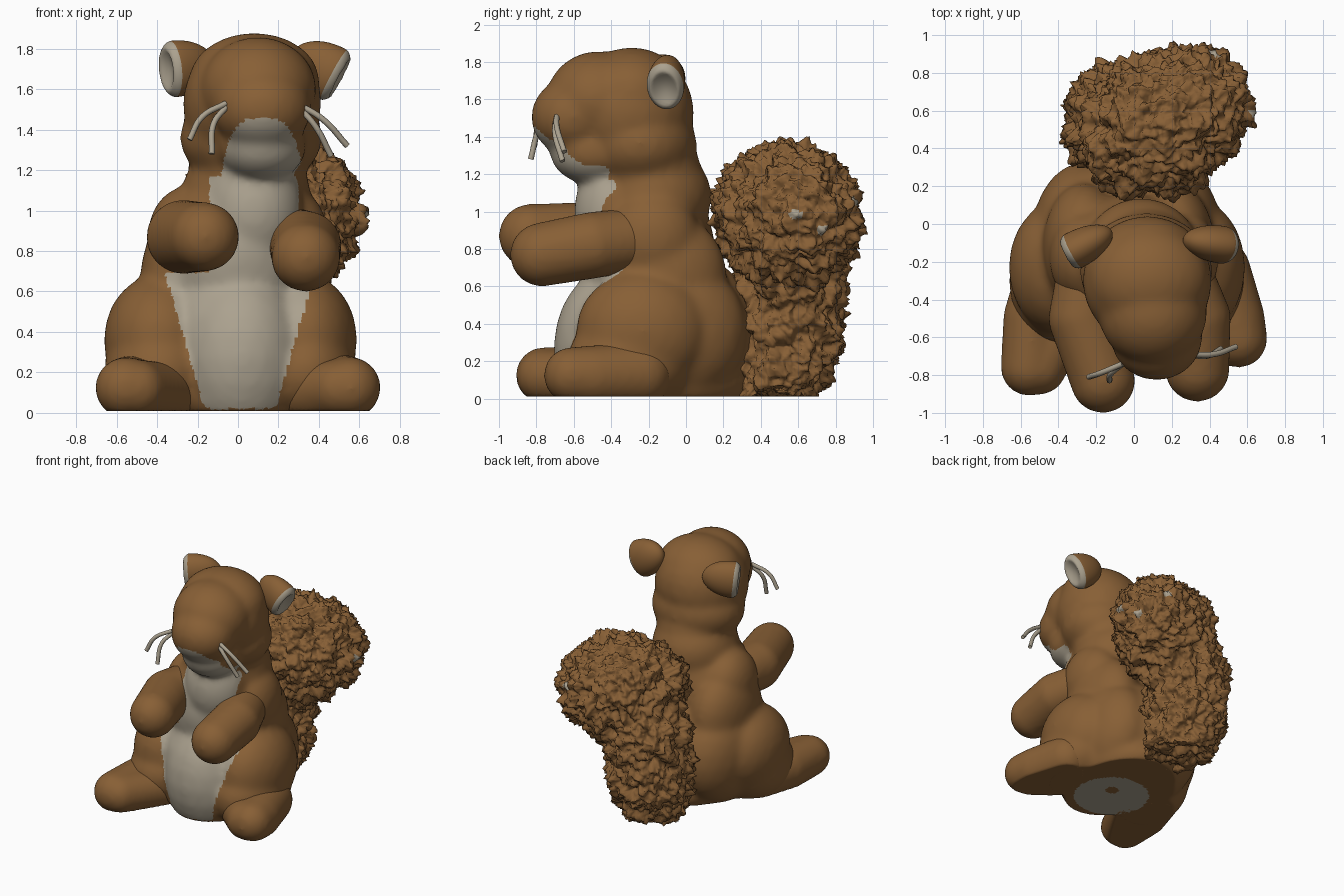
import bpy, bmesh, math
from mathutils import Vector, Matrix, noise

cube = bpy.data.objects.get("Cube")
if cube:
    bpy.data.objects.remove(cube)


def material(name, rgb):
    m = bpy.data.materials.new(name)
    m.use_nodes = True
    m.diffuse_color = (*rgb, 1)
    bsdf = m.node_tree.nodes["Principled BSDF"]
    bsdf.inputs["Base Color"].default_value = (*rgb, 1)
    bsdf.inputs["Roughness"].default_value = 0.9
    return m


BROWN = material("brown fur", (0.245, 0.115, 0.036))
CREAM = material("cream fur", (0.41, 0.36, 0.275))


def finish(mesh):
    if not mesh.materials:
        mesh.materials.append(BROWN)
        mesh.materials.append(CREAM)
    for p in mesh.polygons:
        p.use_smooth = True


def add(name, bm):
    mesh = bpy.data.meshes.new(name)
    bm.to_mesh(mesh)
    bm.free()
    obj = bpy.data.objects.new(name, mesh)
    bpy.context.collection.objects.link(obj)
    finish(mesh)
    return obj


def ball(bm, centre, radii, turn=0):
    mat = Matrix.Translation(centre) @ Matrix.Rotation(turn, 4, 'Z') @ Matrix.Diagonal((*radii, 1))
    bmesh.ops.create_icosphere(bm, subdivisions=3, radius=1, matrix=mat)


def limb(bm, path, steps=7):
    """Rounded limb: overlapping balls along a path of (point, radius)."""
    for (a, ra), (b, rb) in zip(path, path[1:]):
        for i in range(steps + 1):
            t = i / steps
            ball(bm, Vector(a).lerp(Vector(b), t), [ra + (rb - ra) * t] * 3)


def fuse(name, bm, voxel=0.02, rounds=8, paint=None):
    """Merge overlapping balls into one soft skin, flatten it on the floor, paint by rule."""
    obj = add(name, bm)
    m = obj.modifiers.new("merge", 'REMESH')
    m.mode = 'VOXEL'
    m.voxel_size = voxel
    s = obj.modifiers.new("soften", 'SMOOTH')
    s.factor = 0.5
    s.iterations = rounds
    dg = bpy.context.evaluated_depsgraph_get()
    mesh = bpy.data.meshes.new_from_object(obj.evaluated_get(dg))
    obj.modifiers.clear()
    obj.data = mesh
    mesh.name = name
    finish(mesh)
    for v in mesh.vertices:
        v.co.z = max(v.co.z, 0.01)
    mesh.update()
    for p in mesh.polygons:
        p.material_index = int(bool(paint and paint(p.center, p.normal)))
    return obj


# Cream areas: seat patch, belly, bib and chin
def cream_rule(c, n):
    if c.z < 0.02:
        return (math.hypot(c.x + 0.03, c.y + 0.3) < 0.28
                and math.hypot(c.x - 0.02, c.y + 0.23) > 0.05)
    if c.z < 0.69:
        return abs(c.x - 0.01) < 0.17 + 0.29 * c.z and c.y < -0.3 and n.y < 0.15
    if c.z < 1.17:
        return abs(c.x - 0.08) < 0.22 and c.y < -0.38
    return c.y < -0.41 and c.z < 1.455 - 160 * (c.x - 0.12) ** 4


bm = bmesh.new()
# Torso, belly and neck
ball(bm, (-0.01, -0.13, 0.36), (0.44, 0.52, 0.46))
ball(bm, (0.02, -0.34, 0.27), (0.34, 0.37, 0.46))
ball(bm, (0, -0.15, 0.08), (0.4, 0.5, 0.2))
ball(bm, (-0.01, -0.21, 0.78), (0.39, 0.37, 0.43))
ball(bm, (0.04, -0.18, 1.08), (0.32, 0.32, 0.28))
ball(bm, (0.06, -0.22, 1.24), (0.29, 0.3, 0.2))
ball(bm, (0.08, -0.37, 1.0), (0.24, 0.23, 0.3))
# Shoulders, flanks and haunches
for side, x, w in ((1, 0.33, 0.26), (-1, 0.385, 0.28)):
    ball(bm, (side * 0.26, -0.18, 0.86), (0.19, 0.25, 0.26))
    ball(bm, (side * (x - 0.12), -0.12, 0.66), (0.22, 0.34, 0.34))
    ball(bm, (side * x, -0.23, 0.36), (w, 0.36, 0.33))
    ball(bm, (side * (x - 0.12), -0.08, 0.36), (w, 0.41, 0.4))
    ball(bm, (side * x, -0.3, 0.2), (w, 0.34, 0.26))
# Head
ball(bm, (0.07, -0.3, 1.53), (0.345, 0.345, 0.345))
ball(bm, (0.065, -0.25, 1.36), (0.355, 0.31, 0.25))
ball(bm, (0.08, -0.29, 1.64), (0.325, 0.285, 0.24))
ball(bm, (0.1, -0.47, 1.595), (0.29, 0.28, 0.265))
ball(bm, (0.12, -0.6, 1.505), (0.245, 0.23, 0.215))
ball(bm, (0.12, -0.49, 1.32), (0.22, 0.24, 0.18))
fuse("body", bm, voxel=0.019, rounds=22, paint=cream_rule)

# Nose and eyelids
for name, centre, radii in (
        ("nose", (0.13, -0.785, 1.56), (0.045, 0.025, 0.028)),
        ("left_eyelid", (0.345, -0.48, 1.58), (0.025, 0.03, 0.04)),
        ("right_eyelid", (-0.135, -0.48, 1.58), (0.025, 0.03, 0.04))):
    bm = bmesh.new()
    ball(bm, centre, radii)
    add(name, bm)

# Ears: horns tapering into the head, with a shallow cream dish at the open end
for name, centre, facing in (
        ("left_ear", (0.465, -0.11, 1.675), (0.83, -0.12, -0.45)),
        ("right_ear", (-0.315, -0.14, 1.7), (-0.85, -0.45, -0.1))):
    bm = bmesh.new()
    bmesh.ops.create_icosphere(bm, subdivisions=4, radius=1)
    for f in bm.faces:
        f.material_index = int(f.calc_center_median().z > 0.1)
    for v in bm.verts:
        r = math.hypot(v.co.x, v.co.y)
        if v.co.z < 0:
            v.co.z *= 3.2
        elif r < 0.75:
            v.co.z -= 0.75 * (1 - (r / 0.75) ** 2)
    quat = Vector(facing).to_track_quat('Z', 'Y')
    bm.transform(Matrix.Translation(centre) @ quat.to_matrix().to_4x4()
                 @ Matrix.Diagonal((0.1, 0.14, 0.07, 1)))
    add(name, bm)

# Arms
arms = {
    "left_arm": [((0.22, -0.2, 0.86), 0.17), ((0.335, -0.5, 0.82), 0.18),
                 ((0.335, -0.77, 0.77), 0.172)],
    "right_arm": [((-0.22, -0.2, 0.86), 0.18), ((-0.27, -0.5, 0.87), 0.185),
                  ((-0.165, -0.83, 0.87), 0.172)],
}
for name, path in arms.items():
    bm = bmesh.new()
    limb(bm, path)
    fuse(name, bm)

# Feet
for name, side, toe in (("left_foot", 1, -0.61), ("right_foot", -1, -0.76)):
    bm = bmesh.new()
    limb(bm, [((side * 0.44, -0.25, 0.13), 0.18), ((side * 0.53, -0.5, 0.12), 0.165),
              ((side * 0.555, toe, 0.125), 0.152)])
    limb(bm, [((side * 0.34, -0.45, 0.1), 0.15), ((side * 0.5, toe, 0.12), 0.145)])
    fuse(name, bm, rounds=12)

# Shaggy tail: leaning pom on a stout stem, roughened along its normals
bm = bmesh.new()
ball(bm, (0.17, 0.545, 0.98), (0.49, 0.39, 0.41), math.radians(30))
ball(bm, (-0.06, 0.53, 0.4), (0.32, 0.32, 0.46))
ball(bm, (-0.04, 0.46, 0.15), (0.28, 0.28, 0.26))
ball(bm, (-0.03, 0.55, 0.66), (0.34, 0.33, 0.36))
tail = fuse("tail", bm, voxel=0.015, rounds=6)
for v, n in [(v, v.normal.copy()) for v in tail.data.vertices]:
    p = v.co.copy()
    shag = noise.turbulence(p * 8, 4, False, amplitude_scale=0.7, frequency_scale=2.1)
    v.co = p + n * (shag * 0.06 - 0.02) + noise.noise_vector(p * 26) * 0.014
    v.co.z = max(v.co.z, 0.01)
tail.data.update()
# Pale tufts on the outer edge of the pom
tips = [tail.closest_point_on_mesh(t)[1] for t in
        ((0.46, 0.96, 1.1), (0.64, 0.76, 0.85), (0.68, 0.6, 0.96))]
for p in tail.data.polygons:
    p.material_index = int(any((p.center - t).length < 0.04 for t in tips))

# Whiskers
whiskers = {
    "right_whisker_upper": ((-0.06, -0.74, 1.53), (-0.18, -0.79, 1.46), (-0.24, -0.81, 1.35)),
    "right_whisker_lower": ((-0.06, -0.74, 1.51), (-0.12, -0.79, 1.43), (-0.13, -0.83, 1.28)),
    "left_whisker_upper": ((0.29, -0.69, 1.53), (0.42, -0.69, 1.45), (0.54, -0.65, 1.32)),
    "left_whisker_lower": ((0.29, -0.69, 1.52), (0.38, -0.7, 1.42), (0.46, -0.66, 1.27)),
}
for name, pts in whiskers.items():
    curve = bpy.data.curves.new(name, 'CURVE')
    curve.dimensions = '3D'
    curve.bevel_depth = 0.015
    curve.bevel_resolution = 2
    curve.use_fill_caps = True
    spline = curve.splines.new('BEZIER')
    spline.bezier_points.add(len(pts) - 1)
    for bp, co in zip(spline.bezier_points, pts):
        bp.co = co
        bp.handle_left_type = bp.handle_right_type = 'AUTO'
    curve.materials.append(CREAM)
    bpy.context.collection.objects.link(bpy.data.objects.new(name, curve))
